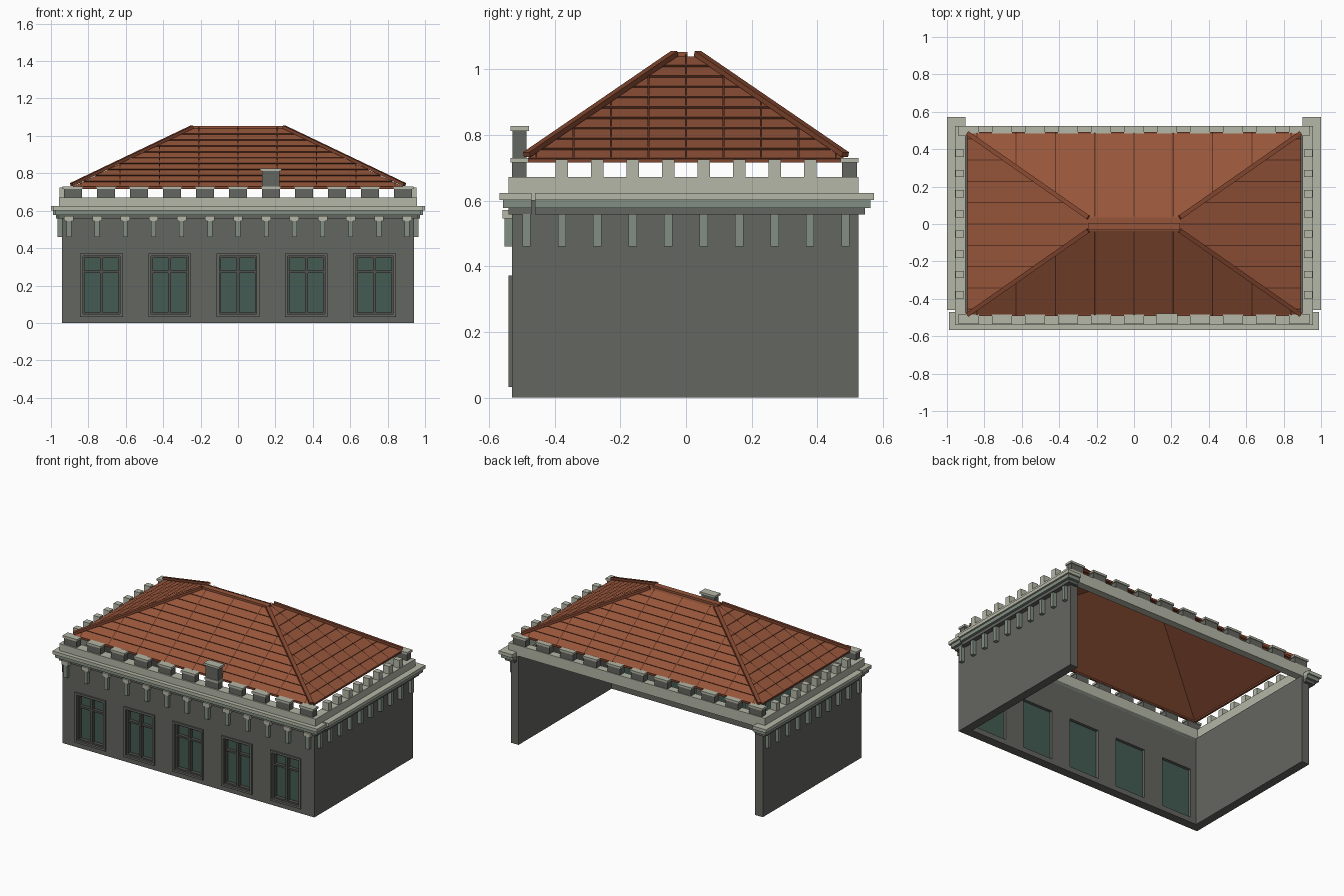
import bpy, bmesh
from mathutils import Vector

cube = bpy.data.objects.get("Cube")
if cube:
    bpy.data.objects.remove(cube, do_unlink=True)


def material(name, rgb):
    m = bpy.data.materials.new(name)
    m.use_nodes = True
    lin = [((c / 255 + 0.055) / 1.055) ** 2.4 for c in rgb] + [1]
    m.diffuse_color = lin
    m.node_tree.nodes["Principled BSDF"].inputs["Base Color"].default_value = lin
    return m


STONE = material("light stone", (181, 183, 167))
GREEN = material("grey green stone", (132, 143, 131))
WALL = material("grey wall", (100, 102, 96))
FRAME = material("dark window frame", (80, 81, 76))
GLASS = material("dark green glass", (68, 91, 83))
TILE = material("terracotta tile", (150, 85, 58))
JOINT = material("dark tile joint", (92, 50, 34))
RIDGE = material("brown ridge tile", (130, 70, 47))


def finish(name, bm, *mats):
    mesh = bpy.data.meshes.new(name)
    bm.to_mesh(mesh)
    bm.free()
    for m in mats:
        mesh.materials.append(m)
    ob = bpy.data.objects.new(name, mesh)
    bpy.context.scene.collection.objects.link(ob)
    return ob


def boxes(name, mat, items):
    """One object from boxes given as (x0, x1, y0, y1, z0, z1)."""
    bm = bmesh.new()
    for x0, x1, y0, y1, z0, z1 in items:
        for v in bmesh.ops.create_cube(bm, size=1)["verts"]:
            v.co = ((x0 + x1) / 2 + v.co.x * (x1 - x0),
                    (y0 + y1) / 2 + v.co.y * (y1 - y0),
                    (z0 + z1) / 2 + v.co.z * (z1 - z0))
    return finish(name, bm, mat)


def both(items):
    """Add the left-right mirror image of every box."""
    return items + [(-b, -a, *rest) for a, b, *rest in items]


# Walls: the back is open
boxes("side_walls", WALL, both([(0.885, 0.942, -0.47, 0.525, 0, 0.6)]))
front_wall = boxes("front_wall", WALL, [(-0.942, 0.942, -0.53, -0.47, 0, 0.6)])
centres = [-0.73, -0.365, 0, 0.365, 0.73]
W, Z0, Z1 = 0.112, 0.035, 0.37
cutter = boxes("window_cutter", WALL,
               [(x - W, x + W, -0.6, -0.4, Z0, Z1) for x in centres])
cutter.hide_render = True
cutter.hide_viewport = True
cut = front_wall.modifiers.new("window_openings", "BOOLEAN")
cut.object = cutter
cut.solver = "EXACT"


# Windows
def border(x, w, z0, z1, t, y0, y1):
    return [(x - w, x - w + t, y0, y1, z0, z1), (x + w - t, x + w, y0, y1, z0, z1),
            (x - w + t, x + w - t, y0, y1, z0, z0 + t),
            (x - w + t, x + w - t, y0, y1, z1 - t, z1)]


surround, sash = [], []
for x in centres:
    surround += border(x, W + 0.002, Z0 - 0.002, Z1 + 0.002, 0.014, -0.54, -0.5)
    sash += border(x, W - 0.012, Z0 + 0.012, Z1 - 0.012, 0.01, -0.525, -0.495)
    sash.append((x - 0.008, x + 0.008, -0.525, -0.495, Z0, Z1))
    sash.append((x - W, x + W, -0.522, -0.495, 0.268, 0.28))
boxes("window_surrounds", WALL, surround)
boxes("window_sashes", FRAME, sash)
boxes("window_glass", GLASS,
      [(x - W, x + W, -0.5, -0.49, Z0, Z1) for x in centres])


# Cornice courses stepping outward
def course(name, mat, out, z0, z1):
    front = (-0.942 - out + 0.01, 0.942 + out - 0.01, -0.51 - out, -0.47, z0, z1)
    side = (0.9, 0.942 + out, -0.46, 0.515 + out, z0, z1)
    boxes(name, mat, [front] + both([side]))


course("lower_cornice", WALL, 0.03, 0.558, 0.578)
course("middle_cornice", GREEN, 0.047, 0.578, 0.602)
course("upper_cornice", STONE, 0.058, 0.602, 0.624)

# Brackets below the cornice
brackets, heads = [], []
for i in range(13):
    x = -0.904 + i * 0.1507
    brackets.append((x - 0.013, x + 0.013, -0.553, -0.53, 0.46, 0.56))
    heads.append((x - 0.025, x + 0.025, -0.558, -0.53, 0.545, 0.572))
boxes("front_brackets", GREEN, brackets)
boxes("front_bracket_heads", STONE, heads)
ys = [-0.486 + i * 0.108 for i in range(10)]
boxes("side_brackets", GREEN,
      both([(0.94, 0.966, y - 0.0125, y + 0.0125, 0.46, 0.56) for y in ys]))

# Parapet, with a beam across the open back
boxes("parapet", STONE, both([(0.9, 0.958, -0.475, 0.49, 0.6, 0.672)]) + [
    (-0.958, 0.958, -0.54, -0.475, 0.6, 0.672),
    (-0.958, 0.958, 0.475, 0.525, 0.6, 0.672)])

# Merlons
boxes("side_merlons", STONE, both([
    (0.91, 0.955, y - 0.019, y + 0.019, 0.67, 0.725) for y in ys[1:9]]))
bodies, caps = [], []
for y0, y1 in ((-0.53, -0.485), (0.475, 0.52)):
    for i in range(11):
        x = -0.883 + i * 0.1766
        bodies.append((x - 0.048, x + 0.048, y0, y1, 0.67, 0.716))
        caps.append((x - 0.054, x + 0.054, y0 - 0.005, y1 + 0.005, 0.716, 0.73))
boxes("merlon_bodies", WALL, bodies)
boxes("merlon_caps", STONE, caps)

# Chimney
boxes("chimney", WALL, [(0.128, 0.222, -0.528, -0.485, 0.67, 0.812)])
boxes("chimney_cap", STONE, [(0.118, 0.232, -0.535, -0.478, 0.812, 0.827)])

# Roof core: hollow below, with a narrow flat top
EX, EY, EZ = 0.89, 0.485, 0.722
TX, TY, TZ = 0.245, 0.035, 1.038
signs = ((-1, -1), (1, -1), (1, 1), (-1, 1))
bm = bmesh.new()
low = [bm.verts.new((sx * EX, sy * EY, EZ)) for sx, sy in signs]
high = [bm.verts.new((sx * TX, sy * TY, TZ)) for sx, sy in signs]
for i in range(4):
    j = (i + 1) % 4
    bm.faces.new((low[i], low[j], high[j], high[i]))
bm.faces.new(high)
finish("roof_core", bm, TILE)

# Tile rows with dark risers and dark upright joints
ROWS, LIFT = 10, 0.007
corners = [(Vector((sx * EX, sy * EY, EZ)), Vector((sx * TX, sy * TY, TZ)))
           for sx, sy in signs]
bm = bmesh.new()


def quad(points, index):
    face = bm.faces.new([bm.verts.new(p) for p in points])
    face.material_index = index


for i, spacing in enumerate((0.21, 0.114, 0.21, 0.114)):
    (a, c), (b, d) = corners[i], corners[(i + 1) % 4]
    along = (b - a).normalized()
    up = (c + d) / 2 - (a + b) / 2
    normal = along.cross(up).normalized()
    for r in range(ROWS):
        t0, t1 = r / ROWS, (r + 1) / ROWS
        p, q = a.lerp(c, t0), b.lerp(d, t0)
        s, t = b.lerp(d, t1), a.lerp(c, t1)
        rise = normal * LIFT
        quad((p + rise, q + rise, s + normal * 0.001, t + normal * 0.001), 0)
        quad((p, q, q + rise, p + rise), 1)
    h0, h1 = (b - a).length / 2, (d - c).length / 2
    n = int(h0 / spacing)
    for k in range(-n, n + 1):
        u = k * spacing
        top = min(1, (h0 - abs(u)) / (h0 - h1))
        foot = (a + b) / 2 + along * u + normal * (LIFT + 0.001)
        head, half = foot + up * top, along * 0.003
        quad((foot - half, foot + half, head + half, head - half), 1)
finish("roof_tiles", bm, TILE, JOINT)


# Hip and ridge caps
def beam(bm, p, q, width, height):
    axis = (q - p).normalized()
    side = axis.cross(Vector((0, 0, 1))).normalized() * width / 2
    rise = side.cross(axis).normalized() * height / 2
    ring = [[bm.verts.new(e + side * i + rise * j) for i, j in signs] for e in (p, q)]
    for k in range(4):
        m = (k + 1) % 4
        bm.faces.new((ring[0][k], ring[0][m], ring[1][m], ring[1][k]))
    bm.faces.new(ring[0])
    bm.faces.new(ring[1])
    bmesh.ops.recalc_face_normals(bm, faces=bm.faces)


bm = bmesh.new()
for p, q in corners:
    beam(bm, p + Vector((0, 0, 0.018)), q + Vector((0, 0, 0.01)), 0.024, 0.016)
finish("hip_caps", bm, RIDGE)
boxes("ridge_cap", TILE, [(-TX, TX, -0.033, 0.005, 1.035, 1.052)])
boxes("eave_edge", RIDGE, both([(0.878, 0.892, -EY, EY, 0.717, 0.73)]) + [
    (-EX, EX, s - 0.007, s + 0.007, 0.717, 0.73) for s in (-EY, EY)])
